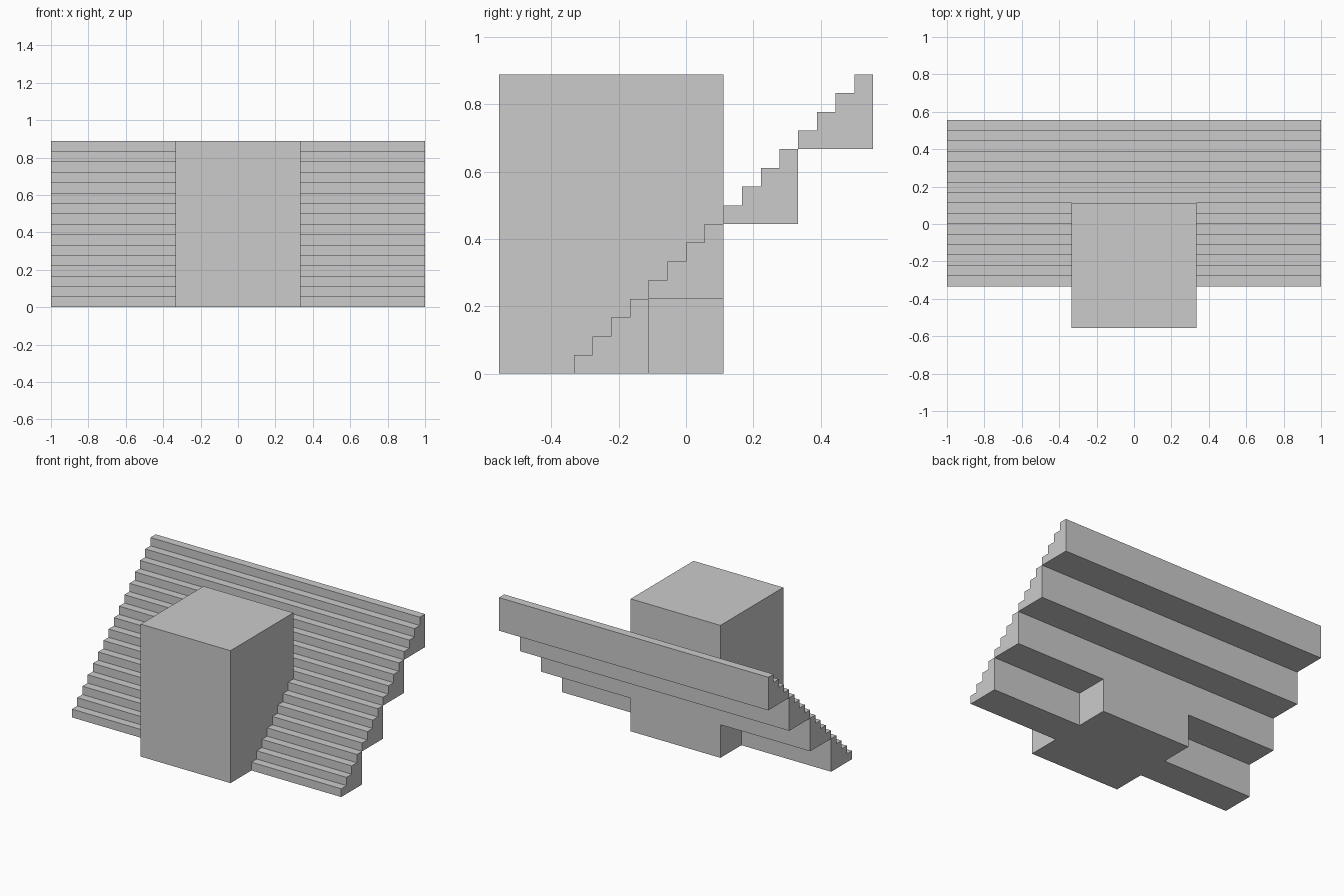
import bpy, bmesh

if "Cube" in bpy.data.objects:
    bpy.data.objects.remove(bpy.data.objects["Cube"])

U = 1 / 18          # one stair tread / riser
Y0 = -6 * U         # front of the lowest step
STEPS = 4           # steps per flight


def prism(name, profile, x0, x1):
    """Extrude a (y, z) profile along x from x0 to x1."""
    bm = bmesh.new()
    face = bm.faces.new([bm.verts.new((x0, y, z)) for y, z in profile])
    ext = bmesh.ops.extrude_face_region(bm, geom=[face])
    moved = [v for v in ext["geom"] if isinstance(v, bmesh.types.BMVert)]
    bmesh.ops.translate(bm, verts=moved, vec=(x1 - x0, 0, 0))
    bmesh.ops.recalc_face_normals(bm, faces=bm.faces)
    mesh = bpy.data.meshes.new(name)
    bm.to_mesh(mesh)
    bm.free()
    obj = bpy.data.objects.new(name, mesh)
    bpy.context.collection.objects.link(obj)
    return obj


def flight_profile(k):
    """Stepped front, plain back and underside of flight k."""
    y, z = Y0 + k * STEPS * U, k * STEPS * U
    pts = [(y, z)]
    for i in range(STEPS):
        pts += [(y + i * U, z + (i + 1) * U), (y + (i + 1) * U, z + (i + 1) * U)]
    return pts + [(y + STEPS * U, z)]


# Central block
prism("central_block", [(-10 * U, 0), (2 * U, 0), (2 * U, 16 * U), (-10 * U, 16 * U)],
      -6 * U, 6 * U)

# Lower flights sit on both sides of the block
for k in (0, 1):
    flight = prism(f"lower_flight_{k + 1}", flight_profile(k), 6 * U, 1)
    flight.modifiers.new("mirror", "MIRROR")

# Upper flights span the full width behind it
for k in (2, 3):
    prism(f"upper_flight_{k - 1}", flight_profile(k), -1, 1)
